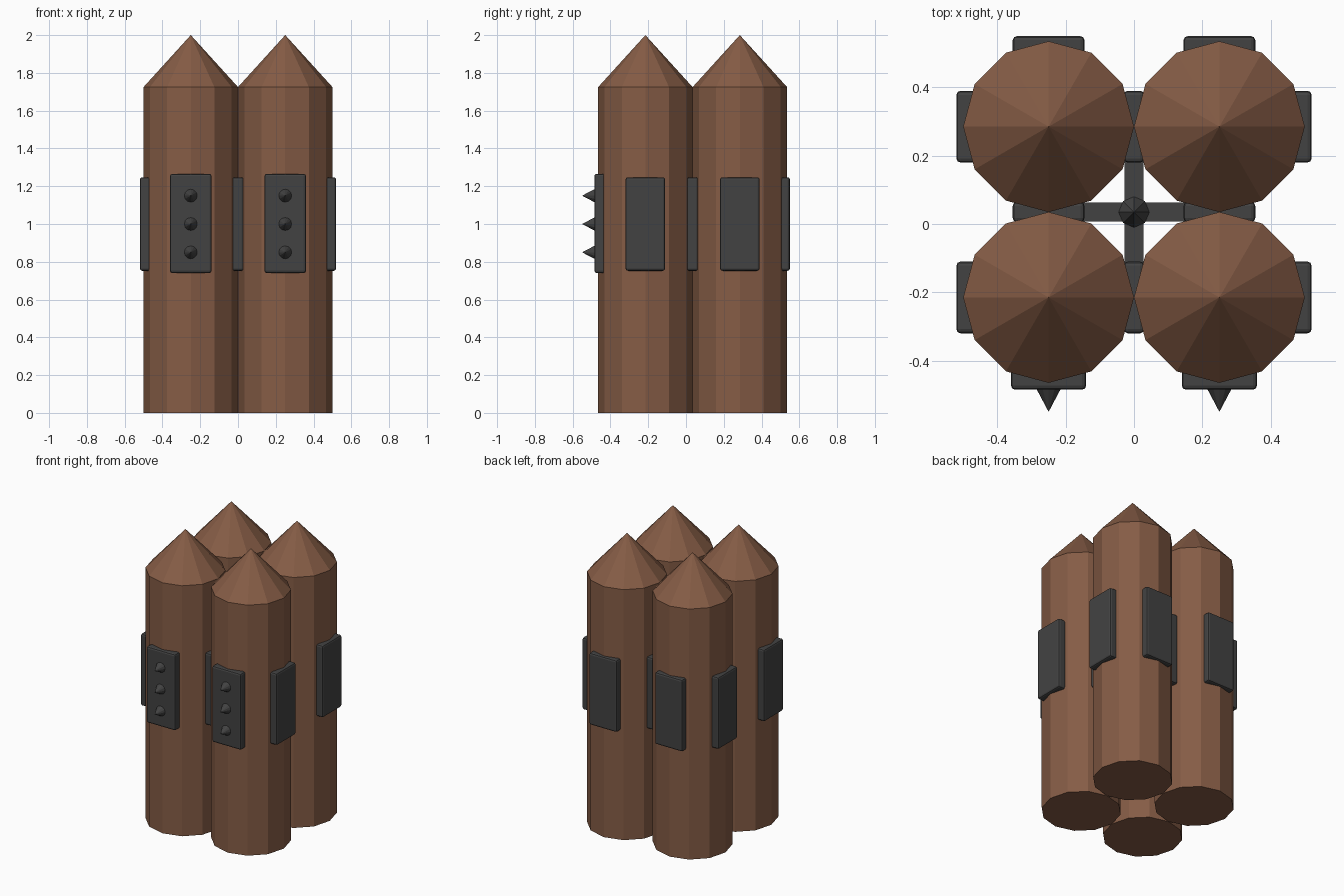
import bpy, bmesh
from math import pi, cos, sin
from mathutils import Matrix, Vector

cube = bpy.data.objects.get("Cube")
if cube:
    bpy.data.objects.remove(cube, do_unlink=True)


def make_material(name, rgb):
    mat = bpy.data.materials.new(name)
    mat.use_nodes = True
    mat.diffuse_color = (*rgb, 1)
    mat.node_tree.nodes["Principled BSDF"].inputs["Base Color"].default_value = (*rgb, 1)
    return mat


wood = make_material("brown wood", (0.235, 0.107, 0.06))
iron = make_material("dark iron", (0.055, 0.055, 0.055))


def finish(name, bm, mat):
    bmesh.ops.recalc_face_normals(bm, faces=bm.faces)
    mesh = bpy.data.meshes.new(name)
    bm.to_mesh(mesh)
    bm.free()
    mesh.materials.append(mat)
    obj = bpy.data.objects.new(name, mesh)
    bpy.context.collection.objects.link(obj)
    return obj


def log(name, x, y, radius=0.25, shoulder=1.725, tip=2.0, sides=12):
    """Twelve-sided post: extruded ring closed by a pointed top."""
    bm = bmesh.new()
    ring = [(cos(2 * pi * i / sides) * radius + x, sin(2 * pi * i / sides) * radius + y)
            for i in range(sides)]
    low = [bm.verts.new((*p, 0)) for p in ring]
    high = [bm.verts.new((*p, shoulder)) for p in ring]
    apex = bm.verts.new((x, y, tip))
    bm.faces.new(low)
    for i in range(sides):
        j = (i + 1) % sides
        bm.faces.new((low[i], low[j], high[j], high[i]))
        bm.faces.new((high[i], high[j], apex))
    return finish(name, bm, wood)


def box(name, centre, size, bevel=0.0):
    bm = bmesh.new()
    bmesh.ops.create_cube(bm, size=1, matrix=Matrix.Translation(centre) @ Matrix.Diagonal((*size, 1)))
    obj = finish(name, bm, iron)
    if bevel:
        mod = obj.modifiers.new("Bevel", 'BEVEL')
        mod.width = bevel
        mod.segments = 2
    return obj


def spike(name, base, direction, radius, length, sides):
    bm = bmesh.new()
    turn = Vector(direction).to_track_quat('Z', 'Y').to_matrix().to_4x4()
    place = Matrix.Translation(base) @ turn @ Matrix.Translation((0, 0, length / 2))
    bmesh.ops.create_cone(bm, cap_ends=True, segments=sides, radius1=radius,
                          radius2=0, depth=length, matrix=place)
    return finish(name, bm, iron)


MID_Y, HALF, MID_Z = 0.035, 0.25, 1.0
for depth, sy in (("front", -1), ("back", 1)):
    for side, sx in (("left", 1), ("right", -1)):
        x, y = sx * HALF, MID_Y + sy * HALF
        tag = f"{depth}_{side}"
        log(f"log_{tag}", x, y)

        # Iron plate on the outer flank
        box(f"flank_plate_{tag}", (x + sx * 0.24, y, MID_Z), (0.06, 0.21, 0.495), 0.012)

        # Iron plate on the front or back, with studs on the front
        if sy < 0:
            box(f"face_plate_{tag}", (x, y - 0.24, MID_Z + 0.003), (0.22, 0.06, 0.525), 0.012)
            for n, z in enumerate((0.85, 1.0, 1.15)):
                spike(f"stud_{tag}_{n + 1}", (x, y - 0.265, z), (0, -1, 0), 0.037, 0.07, 12)
        else:
            box(f"face_plate_{tag}", (x, y + 0.235, MID_Z), (0.21, 0.06, 0.495), 0.012)

    # Plate wedged between left and right logs
    box(f"joint_plate_{depth}", (0, MID_Y + sy * HALF, MID_Z), (0.06, 0.21, 0.495), 0.012)

# Plates wedged between front and back logs
for side, sx in (("left", 1), ("right", -1)):
    box(f"joint_plate_{side}", (sx * HALF, MID_Y, MID_Z), (0.21, 0.06, 0.495), 0.012)

# Cross brace in the hollow, with a spike at its centre
box("brace_across", (0, MID_Y, MID_Z), (0.3, 0.056, 0.06))
box("brace_along", (0, MID_Y, MID_Z), (0.056, 0.3, 0.06))
spike("brace_spike", (0, MID_Y, MID_Z + 0.03), (0, 0, 1), 0.045, 0.09, 8)
